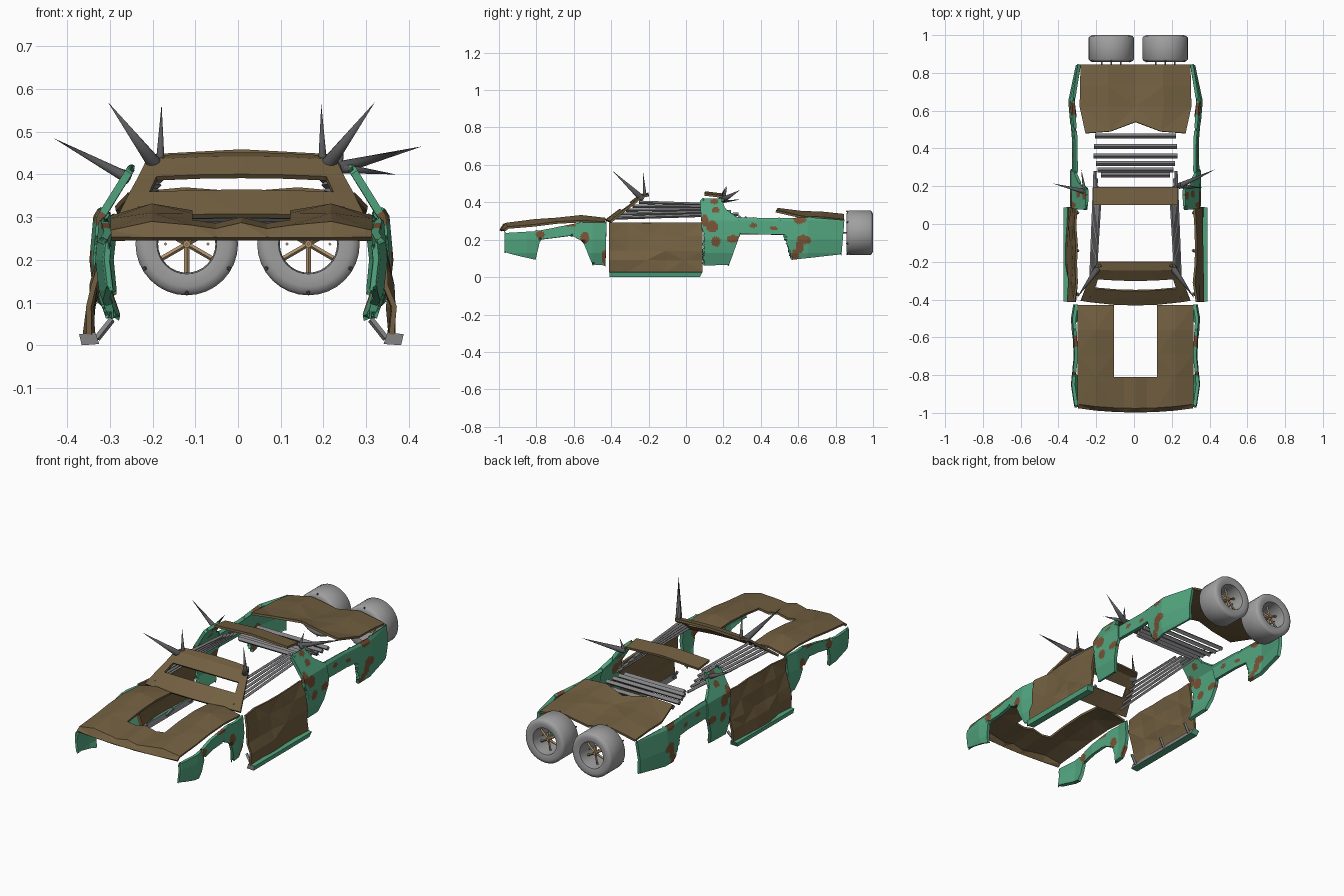
import bpy, bmesh, math, random
from mathutils import Vector

if "Cube" in bpy.data.objects:
    bpy.data.objects.remove(bpy.data.objects["Cube"])
random.seed(4)
CX = 0.008  # mirror line of the car body


def mat(name, r, g, b):
    m = bpy.data.materials.new(name)
    m.diffuse_color = (r, g, b, 1)
    m.use_nodes = True
    m.node_tree.nodes["Principled BSDF"].inputs["Base Color"].default_value = m.diffuse_color
    return m


BROWN = mat("dull brown", 0.168, 0.115, 0.052)
GREEN = mat("sea green", 0.085, 0.38, 0.215)
RUST = mat("rust", 0.19, 0.085, 0.035)
STEEL = mat("steel grey", 0.23, 0.23, 0.24)
TYRE = mat("light grey", 0.35, 0.35, 0.35)
SPIKE = mat("dark grey", 0.1, 0.1, 0.105)
TAN = mat("tan", 0.42, 0.28, 0.15)


def finish(name, bm, mats, thick=0, smooth=False):
    bmesh.ops.recalc_face_normals(bm, faces=bm.faces)
    me = bpy.data.meshes.new(name)
    bm.to_mesh(me)
    bm.free()
    ob = bpy.data.objects.new(name, me)
    bpy.context.collection.objects.link(ob)
    for m in mats:
        me.materials.append(m)
    if thick:
        s = ob.modifiers.new("thickness", 'SOLIDIFY')
        s.thickness, s.offset = thick, 0
    if smooth:
        bpy.ops.object.select_all(action='DESELECT')
        ob.select_set(True)
        bpy.context.view_layer.objects.active = ob
        bpy.ops.object.shade_smooth_by_angle(angle=math.radians(46))
    return ob


def lerp(table, t):
    for (a, va), (b, vb) in zip(table, table[1:]):
        if t <= b:
            return va + (vb - va) * max(0, t - a) / (b - a)
    return table[-1][1]


def sheet(name, us, vs, f, m, thick=0.012, skip=()):
    """Faceted triangulated sheet; skip lists grid cells left open."""
    bm = bmesh.new()
    g = [[bm.verts.new(f(u, v)) for u in us] for v in vs]
    for j in range(len(vs) - 1):
        for i in range(len(us) - 1):
            if (i, j) in skip:
                continue
            a, b, c, d = g[j][i], g[j][i + 1], g[j + 1][i + 1], g[j + 1][i]
            for t in ((a, b, c), (a, c, d)) if (i + j) % 2 else ((a, b, d), (b, c, d)):
                bm.faces.new(t)
    bmesh.ops.delete(bm, geom=[v for v in bm.verts if not v.link_faces], context='VERTS')
    return finish(name, bm, [m], thick)


def rod(name, a, b, r1, r2, m, sides=8):
    """Bar or spike between two points."""
    a, b = Vector(a), Vector(b)
    bm = bmesh.new()
    bmesh.ops.create_cone(bm, cap_ends=True, segments=sides, radius1=r1, radius2=r2, depth=(b - a).length)
    q = (b - a).to_track_quat('Z', 'Y')
    for v in bm.verts:
        v.co = q @ v.co + (a + b) / 2
    return finish(name, bm, [m], 0, sides > 6)


# hood: U shape with an open engine bay
HX = [-0.305, -0.21, -0.115, -0.06, 0, 0.06, 0.115, 0.21, 0.305]
HZ = [(-0.985, 0.249), (-0.965, 0.276), (-0.81, 0.288), (-0.69, 0.303), (-0.56, 0.31), (-0.43, 0.302)]


def hood(u, v):
    i, j = HX.index(u), [h[0] for h in HZ].index(v)
    z = HZ[j][1]
    if j:  # raised and sunken facets
        z += (0.016 if j in (2, 4) else 0.009) * (i in (1, 7)) - 0.012 * (i in (0, 8))
        z += (-0.008 if i % 2 else 0.006) * (i in (3, 4, 5))
    return CX + u, v + (0.022 * (u / 0.31) ** 2 - 0.008 if j < 2 else 0), z


sheet("hood", HX, [h[0] for h in HZ], hood, BROWN, 0.012, [(i, j) for i in (2, 3, 4, 5) for j in (2, 3, 4)])

# windshield plate with a vision slot
WY = [(0, -0.428), (1, -0.352), (2, -0.298), (3, -0.245), (4, -0.2)]
WZ = [(0, 0.303), (1, 0.36), (2, 0.396), (3, 0.437), (4, 0.446)]
WW = [(0, 0.29), (1, 0.262), (2, 0.242), (3, 0.222), (4, 0.2)]
sheet("windshield_plate", [-1, -0.82, -0.4, 0, 0.4, 0.82, 1], range(5),
      lambda u, v: (CX + u * lerp(WW, v), lerp(WY, v) + 0.025 * u * u * (1 - v / 4), lerp(WZ, v) - 0.008 * u * u),
      BROWN, 0.012, [(i, 1) for i in (1, 2, 3, 4)])

# rear roof bar
sheet("roof_bar", [-1, -0.5, 0, 0.5, 1], [0.1, 0.15, 0.195],
      lambda u, v: (CX + u * 0.222, v, 0.453 - 0.012 * abs(u) - 0.12 * (v - 0.1)), BROWN, 0.012)

# trunk lid with a notched front edge
TZ = [(0.48, 0.366), (0.62, 0.334), (0.73, 0.33), (0.845, 0.318)]


def trunk(u, v):
    z = lerp(TZ, v) + 0.014 * (abs(u) == 0.5 and v > 0.6) - 0.014 * (abs(u) == 1) - 0.012 * (u == 0 and v > 0.7)
    notch = 0.06 * max(0, 1 - abs(u) / 0.6) if v < 0.5 else 0
    return CX + u * lerp([(0.48, 0.265), (0.62, 0.295), (0.85, 0.29)], v), v + notch, z - notch * 0.2


sheet("trunk_lid", [-1, -0.5, 0, 0.5, 1], [t[0] for t in TZ], trunk, BROWN, 0.012)

# green body panels: side outlines bent to a body section
XZ = [(0.06, 0.31), (0.13, 0.334), (0.2, 0.342), (0.3, 0.333), (0.42, 0.258)]
XY = [(-0.97, -0.018), (-0.85, 0), (-0.7, -0.014), (-0.5, 0), (-0.43, -0.012), (0.08, 0), (0.45, -0.003),
      (0.65, 0.014), (0.85, -0.028)]
PANELS = {
    "front_fender": [(-0.97, 0.235), (-0.97, 0.135), (-0.805, 0.095), (-0.78, 0.2), (-0.61, 0.222), (-0.55, 0.19),
                     (-0.5, 0.07), (-0.43, 0.065), (-0.425, 0.29), (-0.56, 0.292), (-0.8, 0.245)],
    "rear_pillar": [(0.075, 0.405), (0.09, 0.415), (0.19, 0.415), (0.21, 0.36), (0.28, 0.31), (0.29, 0.23),
                    (0.23, 0.068), (0.095, 0.065), (0.15, 0.17), (0.085, 0.25)],
    "rear_fender": [(0.27, 0.315), (0.285, 0.23), (0.6, 0.225), (0.64, 0.2), (0.565, 0.095), (0.83, 0.125),
                    (0.845, 0.3), (0.66, 0.315), (0.5, 0.31)],
}
# rust patches: y, z, radius y, radius z
SPOTS = [(-0.54, 0.21, 0.025, 0.03), (-0.435, 0.11, 0.018, 0.035), (-0.78, 0.225, 0.025, 0.022),
         (-0.62, 0.28, 0.03, 0.012), (0.16, 0.355, 0.02, 0.016), (0.1, 0.3, 0.018, 0.03), (0.14, 0.27, 0.03, 0.03),
         (0.16, 0.19, 0.025, 0.025), (0.25, 0.205, 0.03, 0.02), (0.15, 0.4, 0.02, 0.014), (0.36, 0.275, 0.02, 0.012),
         (0.47, 0.26, 0.02, 0.012), (0.63, 0.2, 0.035, 0.025), (0.61, 0.165, 0.02, 0.035), (0.61, 0.305, 0.035, 0.02),
         (0.585, 0.12, 0.02, 0.03)]
for name, pts in PANELS.items():
    for s, side in ((1, "right"), (-1, "left")):
        bm = bmesh.new()
        bm.faces.new([bm.verts.new((0, y, z)) for y, z in pts])
        bmesh.ops.triangulate(bm, faces=bm.faces)
        for axis, lo, hi in ((1, -0.97, 0.86), (2, 0.07, 0.42)):
            n = Vector((0, axis == 1, axis == 2))
            for k in range(int((hi - lo) / 0.01)):
                bmesh.ops.bisect_plane(bm, geom=bm.verts[:] + bm.edges[:] + bm.faces[:], plane_co=n * (lo + 0.01 * k),
                                       plane_no=n)
        bmesh.ops.triangulate(bm, faces=bm.faces)
        for f in bm.faces:
            c = f.calc_center_median()
            f.material_index = int(any(((c.y - y) / a) ** 2 + ((c.z - z) / b) ** 2 < 1 for y, z, a, b in SPOTS))
        push = 0.006 if name == "rear_pillar" else 0
        for v in bm.verts:
            v.co.x = CX + s * (lerp(XZ, v.co.z) + lerp(XY, v.co.y) + push - 0.009)
        finish(side + "_" + name, bm, [GREEN, RUST], 0.018)

for s, side in ((1, "right"), (-1, "left")):
    # door of hammered facets
    DX = [(0.025, 0.358), (0.14, 0.345), (0.29, 0.318)]
    sheet(side + "_door", [-0.412, -0.31, -0.21, -0.11, -0.01, 0.088], [0.025, 0.09, 0.14, 0.22, 0.29],
          lambda u, v: (CX + s * (lerp(DX, v) + random.uniform(-0.011, 0.009)), u, v), BROWN, 0.012)

    # sill: green outside, grey on the inner and end faces
    bm = bmesh.new()
    for y, k in ((-0.41, 0), (0.075, 0.5)):
        for x, z in ((0.333, 0.003), (0.374, 0), (0.38, 0.026), (0.342, 0.03)):
            bm.verts.new((CX + s * x, y + z * k, z))
    bmesh.ops.convex_hull(bm, input=bm.verts)
    bm.normal_update()
    for f in bm.faces:
        f.material_index = int(f.normal.x * s < -0.7 or f.normal.y < -0.9)
    finish(side + "_sill", bm, [GREEN, STEEL])
    for y in (-0.38, -0.15, 0.05):
        rod(side + "_sill_strut", (CX + s * 0.338, y, 0.016), (CX + s * 0.303, y + 0.01, 0.06), 0.008, 0.008, STEEL, 4)

    # window bars
    for i in range(5):
        rod(side + "_window_bar", (CX + s * (0.212 + 0.007 * i), -0.25 - 0.035 * i, 0.4 - 0.021 * i),
            (CX + s * (0.19 + 0.006 * i), 0.12 + 0.04 * i, 0.388 - 0.013 * i), 0.009, 0.009, STEEL, 4)

    # windshield spikes
    rod(side + "_leaning_spike", (CX + s * 0.2, -0.235, 0.42), (CX + s * 0.313, -0.395, 0.57), 0.018, 0, SPIKE, 12)
    rod(side + "_upright_spike", (CX + s * 0.19, -0.22, 0.435), (CX + s * 0.187, -0.23, 0.565), 0.01, 0, SPIKE, 12)

# rear pillar spikes
for a, b, r in (((-0.255, 0.17, 0.39), (-0.432, 0.215, 0.485), 0.014), ((-0.26, 0.17, 0.4), (-0.28, 0.29, 0.415), 0.01),
                ((0.235, 0.2, 0.415), (0.432, 0.29, 0.466), 0.016), ((0.24, 0.2, 0.415), (0.37, 0.19, 0.4), 0.012),
                ((0.235, 0.2, 0.41), (0.25, 0.22, 0.49), 0.01)):
    rod("pillar_spike", a, b, r, 0, SPIKE, 12)

# rear window slats
for y in (0.26, 0.285, 0.32, 0.36, 0.41, 0.465):
    w = lerp([(0.25, 0.175), (0.285, 0.2), (0.36, 0.222), (0.47, 0.215)], y)
    z = 0.322 - (y - 0.25) * 0.12
    rod("rear_slat", (CX - w, y, z), (CX + w, y, z), 0.013, 0.013, STEEL, 4)

# two spare wheels hung on the back
PROFILE = [(0.07, 0.862), (0.1, 0.857), (0.114, 0.864), (0.12, 0.872), (0.12, 0.986), (0.114, 0.994), (0.098, 1.0),
           (0.072, 0.993), (0.067, 0.93)]
for x in (-0.12, 0.165):
    bm = bmesh.new()
    N = 32
    rings = [[bm.verts.new((x + r * math.cos(k * math.tau / N), y, 0.237 + r * math.sin(k * math.tau / N)))
              for k in range(N)] for r, y in PROFILE]
    for i in range(len(rings)):
        a, b = rings[i], rings[(i + 1) % len(rings)]
        for k in range(N):
            bm.faces.new((a[k], a[(k + 1) % N], b[(k + 1) % N], b[k]))
    finish("spare_tyre", bm, [TYRE], 0, True)
    rod("wheel_hub", (x, 0.925, 0.237), (x, 0.97, 0.237), 0.009, 0.009, TAN, 8)
    for k in range(6):
        a = k * math.tau / 6 + math.pi / 6
        c, d = math.cos(a), math.sin(a)
        rod("wheel_spoke", (x, 0.96, 0.237), (x + 0.072 * c, 0.94, 0.237 + 0.072 * d), 0.006, 0.006, TAN, 4)
        rod("tyre_stud", (x + 0.112 * c, 0.866, 0.237 + 0.112 * d), (x + 0.116 * c, 0.858, 0.237 + 0.116 * d),
            0.005, 0.004, SPIKE, 6)
    for dx in (-0.05, 0, 0.05):
        rod("wheel_hanger", (x + dx, 0.84, 0.237), (x + dx, 0.94, 0.237), 0.004, 0.004, TAN, 4)
